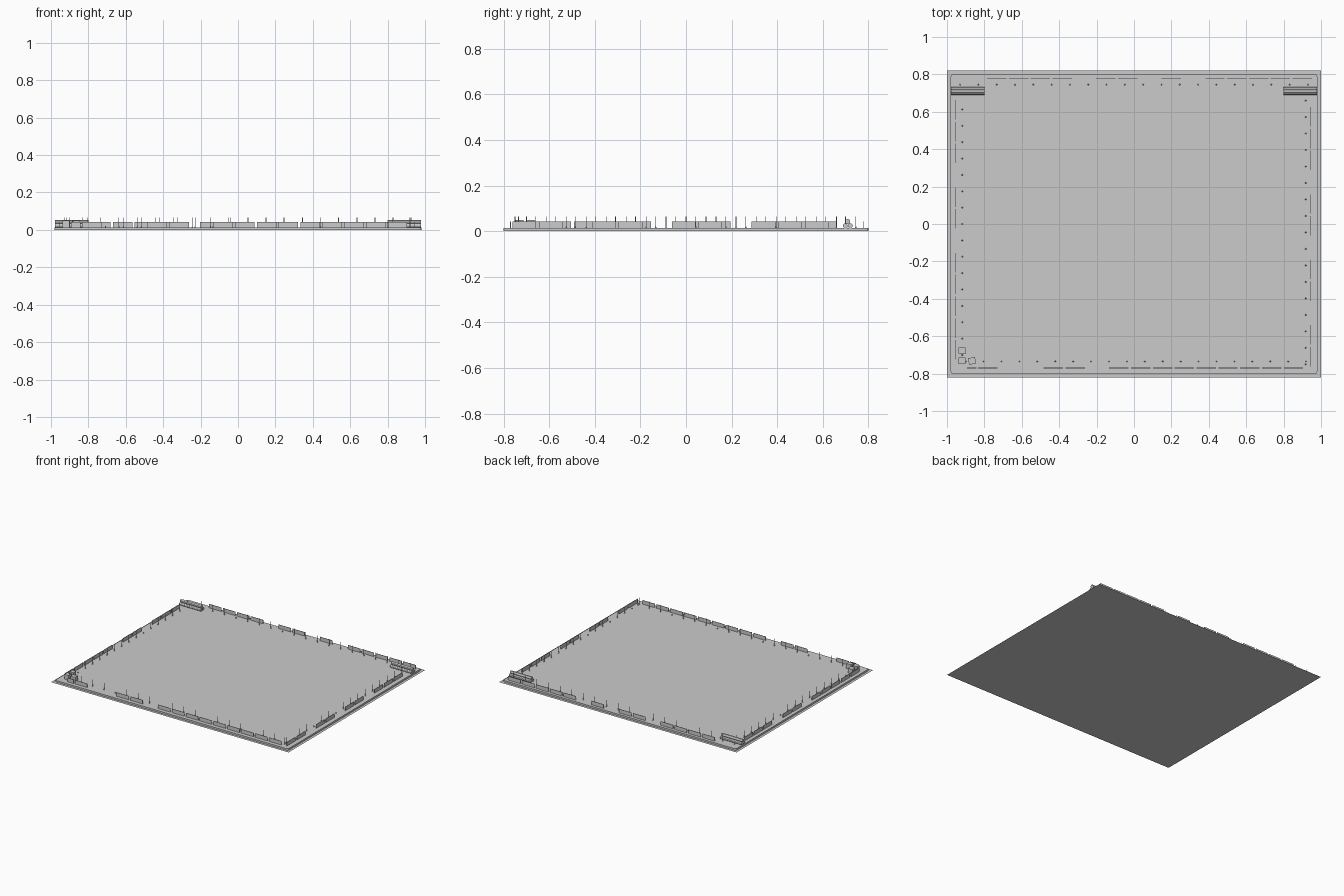
import bpy, bmesh, math
from mathutils import Matrix, Vector

if "Cube" in bpy.data.objects:
    bpy.data.objects.remove(bpy.data.objects["Cube"])

FLOOR = 0.013    # top of the slab
PITCH = 0.1167   # spacing of barrier panels


def finish(bm, name):
    me = bpy.data.meshes.new(name)
    bm.to_mesh(me)
    bm.free()
    ob = bpy.data.objects.new(name, me)
    bpy.context.collection.objects.link(ob)
    return ob


def add_box(bm, centre, size, rot=0.0):
    m = (Matrix.Translation(centre) @ Matrix.Rotation(rot, 4, 'Z')
         @ Matrix.Diagonal((*size, 1)))
    return bmesh.ops.create_cube(bm, size=1, matrix=m)['verts']


def add_cone(bm, centre, r1, r2, depth, sides, rot=Matrix.Identity(4)):
    bmesh.ops.create_cone(bm, cap_ends=True, segments=sides, radius1=r1, radius2=r2,
                          depth=depth, matrix=Matrix.Translation(centre) @ rot)


# Ground sheet
bm = bmesh.new()
bmesh.ops.create_grid(bm, x_segments=1, y_segments=1, size=1,
                      matrix=Matrix.Diagonal((1, 0.82, 1, 1)))
finish(bm, "ground_sheet")

# Raised slab with slightly rounded corners
bm = bmesh.new()
add_box(bm, (0, 0, FLOOR / 2), (1.96, 1.60, FLOOR))
upright = [e for e in bm.edges if abs(e.verts[0].co.z - e.verts[1].co.z) > 0.005]
bmesh.ops.bevel(bm, geom=upright, offset=0.012, segments=3, affect='EDGES', profile=0.5)
finish(bm, "slab")


# Barrier panels: a broken row along each side
def panel_row(name, fixed, start, slots, along_x):
    bm = bmesh.new()
    height = 0.029
    length = 0.104
    for k in slots:
        mid = start + k * PITCH + length / 2
        z = FLOOR + height / 2
        if along_x:
            add_box(bm, (mid, fixed, z), (length, 0.003, height))
        else:
            add_box(bm, (fixed, mid, z), (0.003, length, height))
    return bm, name


for bm, name in (
        panel_row("back_barrier", 0.777, -0.786, [0, 1, 2, 3, 5, 6, 8, 10, 11, 12, 13, 14], True),
        panel_row("front_barrier", -0.770, -0.833, [0, 3, 4, 6, 7, 8, 9, 10, 11, 12, 13, 14], True),
        panel_row("left_barrier", -0.952, -0.725, [0, 1, 2, 3, 4, 6, 7, 9, 10, 11], False),
        panel_row("right_barrier", 0.945, -0.762, [0, 1, 3, 4, 6, 7, 9, 10, 11], False)):
    if name == "front_barrier":   # short end piece
        add_box(bm, (-0.868, -0.770, FLOOR + 0.0145), (0.05, 0.003, 0.029))
    finish(bm, name)


# Slim posts with a small foot, just inside the barriers
def post_row(name, a, b, count):
    bm = bmesh.new()
    a, b = Vector(a), Vector(b)
    for i in range(count):
        p = a.lerp(b, i / (count - 1))
        add_cone(bm, (p.x, p.y, FLOOR + 0.026), 0.0015, 0.0015, 0.052, 6)
        add_cone(bm, (p.x, p.y, FLOOR + 0.004), 0.004, 0.0015, 0.008, 6)
    finish(bm, name)


post_row("front_posts", (-0.90, -0.735), (0.92, -0.735), 20)
post_row("back_posts", (-0.93, 0.745), (0.93, 0.745), 20)
post_row("left_posts", (-0.918, -0.70), (-0.918, 0.70), 17)
post_row("right_posts", (0.918, -0.75), (0.918, 0.66), 17)

# Stacks of three pipes in the back corners
R = 0.0108
turn = Matrix.Rotation(math.pi / 2, 4, 'Y')
for side, label in ((-1, "left"), (1, "right")):
    bm = bmesh.new()
    for dy, dz in ((-R, R), (R, R), (0, R * (1 + math.sqrt(3)))):
        add_cone(bm, (side * 0.888, 0.710 + dy, FLOOR + dz), R, R, 0.18, 12, turn)
    ob = finish(bm, label + "_pipe_stack")
    bpy.context.view_layer.objects.active = ob
    bpy.ops.object.select_all(action='DESELECT')
    ob.select_set(True)
    bpy.ops.object.shade_smooth_by_angle()

# Crates in the front left corner
for i, (x, y, angle) in enumerate(((-0.919, -0.678, 2), (-0.919, -0.732, 0), (-0.866, -0.732, 9))):
    bm = bmesh.new()
    add_box(bm, (x, y, FLOOR + 0.0185), (0.037, 0.035, 0.037), math.radians(angle))
    finish(bm, f"crate_{i + 1}")
